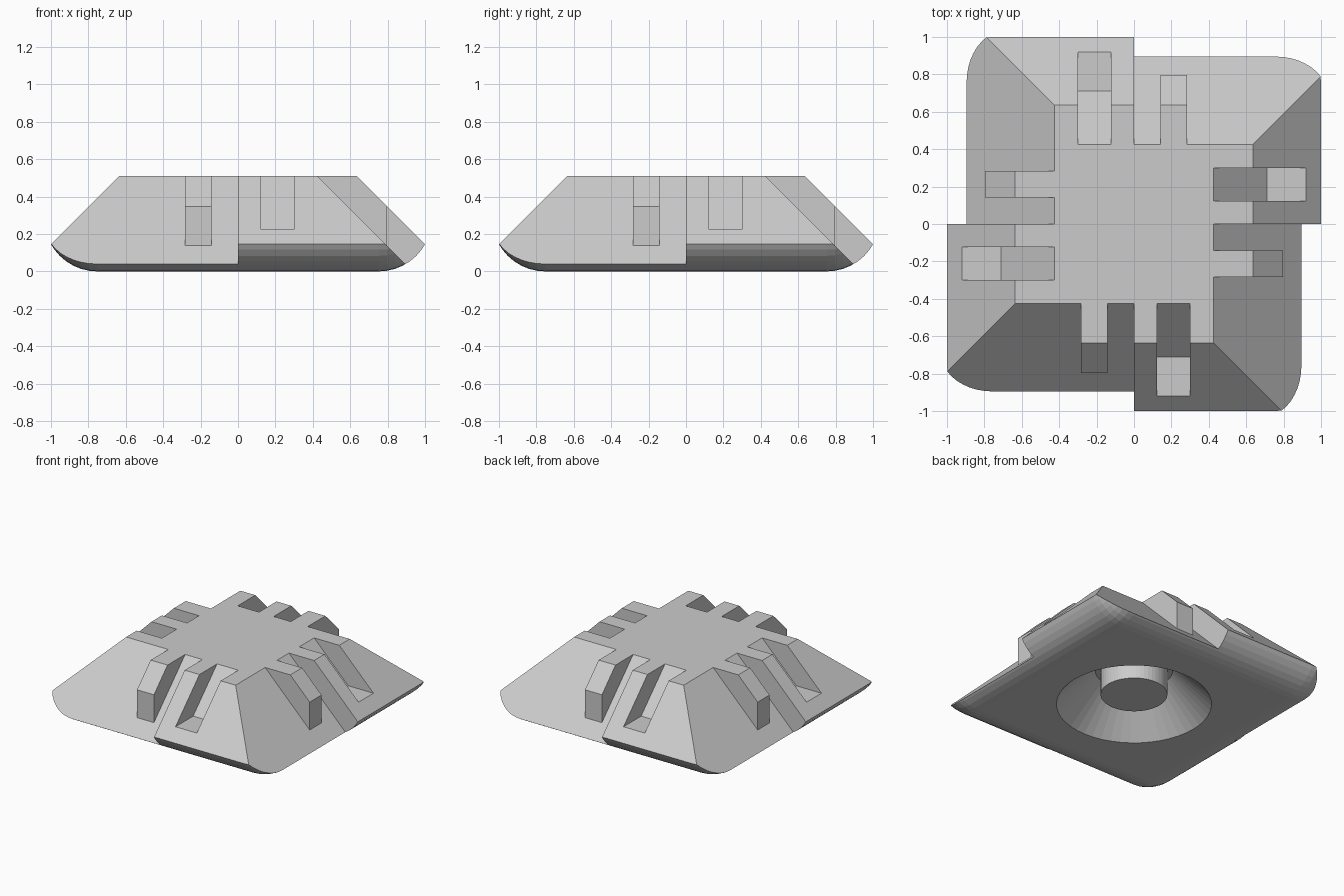
import bpy, bmesh, math
from mathutils import Matrix

if "Cube" in bpy.data.objects:
    bpy.data.objects.remove(bpy.data.objects["Cube"])

TOP = 0.51
OUT, INN = 1.145, 0.935      # outer / inner 45-degree slope offsets (distance at z = 0)


def make_object(name, bm):
    bmesh.ops.recalc_face_normals(bm, faces=bm.faces[:])
    mesh = bpy.data.meshes.new(name)
    bm.to_mesh(mesh)
    bm.free()
    ob = bpy.data.objects.new(name, mesh)
    bpy.context.scene.collection.objects.link(ob)
    return ob


def loft(bm, a, b):
    """Closed solid between two matching loops of points."""
    va = [bm.verts.new(p) for p in a]
    vb = [bm.verts.new(p) for p in b]
    bm.faces.new(va)
    bm.faces.new(vb)
    n = len(va)
    for i in range(n):
        j = (i + 1) % n
        bm.faces.new((va[i], va[j], vb[j], vb[i]))


def four_prisms(name, profile, x0, x1):
    """Extrude a (y, z) profile along x and repeat it on all four sides."""
    bm = bmesh.new()
    loft(bm, [(x0, y, z) for y, z in profile], [(x1, y, z) for y, z in profile])
    geom = bm.verts[:] + bm.edges[:] + bm.faces[:]
    for k in range(1, 4):
        new = bmesh.ops.duplicate(bm, geom=geom)["geom"]
        verts = [g for g in new if isinstance(g, bmesh.types.BMVert)]
        bmesh.ops.rotate(bm, verts=verts, matrix=Matrix.Rotation(k * math.pi / 2, 3, 'Z'))
    return make_object(name, bm)


def boolean(target, tool, op):
    mod = target.modifiers.new(op, 'BOOLEAN')
    mod.operation = op
    mod.solver = 'EXACT'
    mod.object = tool
    bpy.context.view_layer.objects.active = target
    bpy.ops.object.modifier_apply(modifier=mod.name)
    bpy.data.objects.remove(tool)


def cone(name, r1, r2, z0, z1):
    bm = bmesh.new()
    bmesh.ops.create_cone(bm, cap_ends=True, segments=48, radius1=r1, radius2=r2,
                          depth=z1 - z0,
                          matrix=Matrix.Translation((0, 0, (z0 + z1) / 2)))
    return make_object(name, bm)


def pinwheel(z):
    """Stepped outline: every side is half outer slope, half inner slope."""
    o, i = OUT - z, INN - z
    pts = []
    for k in range(4):
        rot = Matrix.Rotation(k * math.pi / 2, 3, 'Z')
        pts += [rot @ Matrix.Translation((x, y, z)).translation
                for x, y in ((0, -o), (i, -o), (i, 0))]
    return pts


# Sloped body
bm = bmesh.new()
loft(bm, pinwheel(-0.05), pinwheel(TOP))
body = make_object("connector_body", bm)

# Rounded underside: box with bevelled bottom and vertical edges
bm = bmesh.new()
R, HALF = 0.285, 1.037
bmesh.ops.create_cube(bm, size=2, matrix=Matrix.Translation((0, 0, 1))
                      @ Matrix.Diagonal((HALF, HALF, 1, 1)))
edges = [e for e in bm.edges if min(v.co.z for v in e.verts) < 0.1]
bmesh.ops.bevel(bm, geom=edges, offset=R, offset_type='OFFSET', segments=10,
                profile=0.5, affect='EDGES')
boolean(body, make_object("rounded_block", bm), 'INTERSECT')

# Grooves in the outer halves
zg = 0.225
groove = [(0.6 - INN, 0.6), (zg - INN, zg), (-1.2, zg), (-1.2, 0.6)]
boolean(body, four_prisms("groove_cutter", groove, 0.123, 0.30), 'DIFFERENCE')

# Ribs on the inner halves
rib = [(TOP - OUT, TOP), (-0.797, OUT - 0.797), (-0.797, 0.12),
       (-0.40, 0.12), (-0.40, TOP)]
boolean(body, four_prisms("rib", rib, -0.284, -0.143), 'UNION')

# Countersunk recess below, with a central post
boolean(body, cone("recess_cutter", 0.58, 0.265, -0.05, 0.265), 'DIFFERENCE')
cone("center_post", 0.228, 0.228, 0.075, 0.30)
